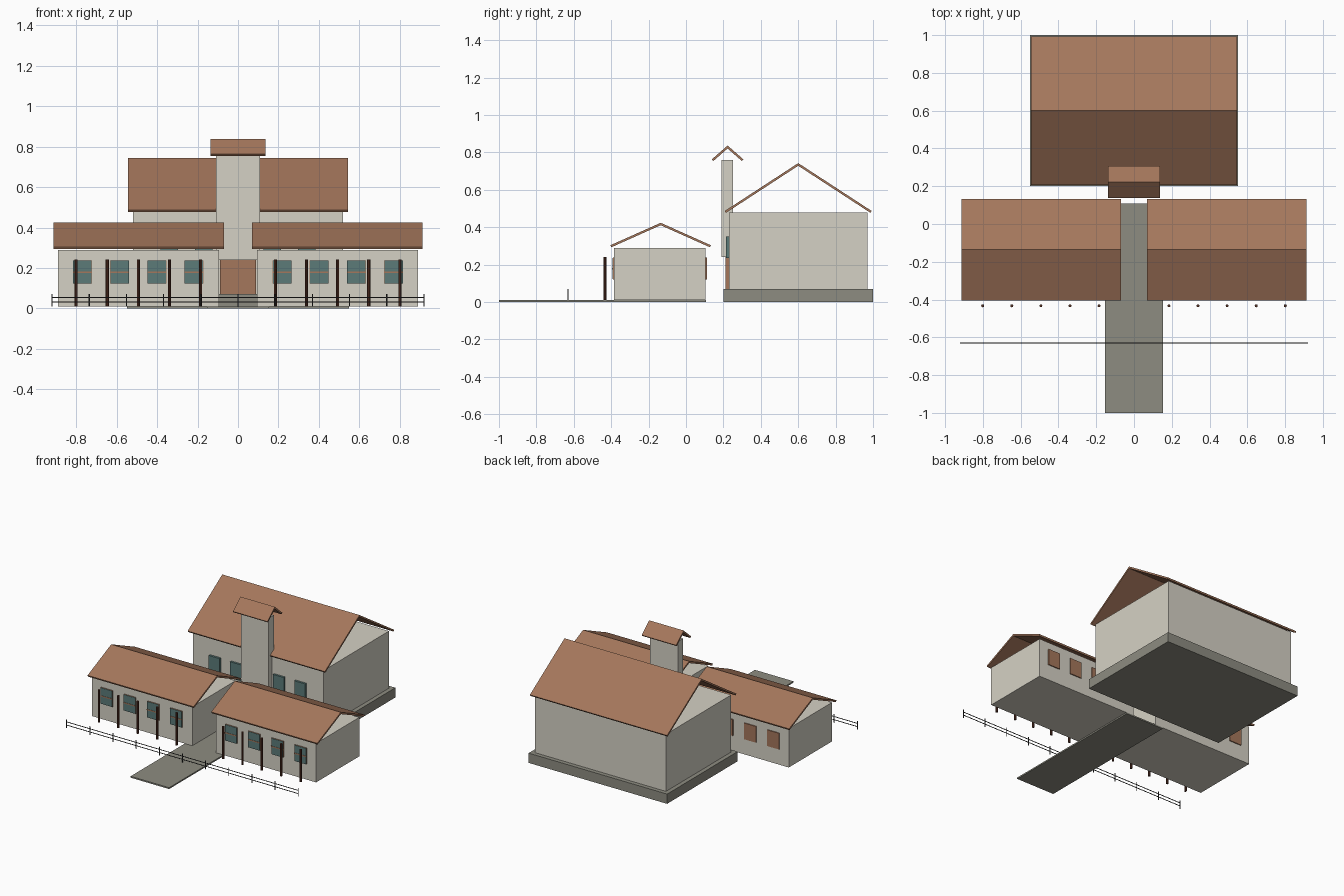
import bpy
import bmesh
from math import hypot
from mathutils import Vector

cube = bpy.data.objects.get("Cube")
if cube:
    bpy.data.objects.remove(cube, do_unlink=True)


def material(name, rgb):
    m = bpy.data.materials.new(name)
    m.use_nodes = True
    colour = [(c / 255) ** 2.2 for c in rgb] + [1]
    m.diffuse_color = colour
    m.node_tree.nodes["Principled BSDF"].inputs["Base Color"].default_value = colour
    return m


PLASTER = material("cream plaster", (212, 208, 195))
TILE = material("terracotta brown", (163, 118, 92))
STONE = material("grey stone", (140, 139, 128))
GLASS = material("teal glass", (92, 122, 120))
TIMBER = material("dark timber", (88, 52, 40))
IRON = material("dark iron", (62, 62, 62))


def finish(name, bm, mat):
    bmesh.ops.recalc_face_normals(bm, faces=bm.faces)
    mesh = bpy.data.meshes.new(name)
    bm.to_mesh(mesh)
    bm.free()
    mesh.materials.append(mat)
    obj = bpy.data.objects.new(name, mesh)
    bpy.context.collection.objects.link(obj)
    return obj


def box(name, x, y, z, mat):
    """Box from (min, max) pairs."""
    bm = bmesh.new()
    bmesh.ops.create_cube(bm, size=1)
    for v in bm.verts:
        v.co = Vector([(a + b) / 2 + c * (b - a) for (a, b), c in zip((x, y, z), v.co)])
    return finish(name, bm, mat)


def gable_roof(name, x, y, eave, ridge, t=0.012):
    """Thin folded slab, open at the gables, with square-cut eaves."""
    mid, half, rise = sum(y) / 2, (y[1] - y[0]) / 2, ridge - eave
    slope = hypot(half, rise)
    ny, nz = t * rise / slope, t * half / slope
    drop = t * slope / half
    profile = [(y[0], eave), (mid, ridge), (y[1], eave),
               (y[1] - ny, eave - nz), (mid, ridge - drop), (y[0] + ny, eave - nz)]
    bm = bmesh.new()
    ends = [[bm.verts.new((px, py, pz)) for py, pz in profile] for px in x]
    for ring in ends:
        bm.faces.new((ring[0], ring[1], ring[4], ring[5]))
        bm.faces.new((ring[1], ring[2], ring[3], ring[4]))
    for i in range(6):
        j = (i + 1) % 6
        bm.faces.new((ends[0][i], ends[0][j], ends[1][j], ends[1][i]))
    return finish(name, bm, TILE)


def post(name, x, y, z, radius, mat):
    bm = bmesh.new()
    bmesh.ops.create_cone(bm, cap_ends=True, segments=8, radius1=radius,
                          radius2=radius, depth=z[1] - z[0])
    bmesh.ops.translate(bm, verts=bm.verts, vec=(x, y, sum(z) / 2))
    return finish(name, bm, mat)


def span(a, b, s):
    return tuple(sorted((a * s, b * s)))


def around(c, half):
    return (c - half, c + half)


# Main hall on its plinth
box("plinth", (-0.55, 0.55), (0.2, 1.0), (0, 0.07), STONE)
box("hall_walls", (-0.52, 0.52), (0.23, 0.97), (0.07, 0.48), PLASTER)
gable_roof("hall_roof", (-0.545, 0.545), (0.207, 0.993), 0.487, 0.743)
box("front_door", (-0.09, 0.09), (0.21, 0.235), (0.07, 0.24), TILE)
for x in (-0.34, -0.17, 0.17, 0.34):
    box("hall_window", around(x, 0.043), (0.215, 0.235), (0.235, 0.352), GLASS)

# Bell tower
box("tower", (-0.11, 0.11), (0.19, 0.25), (0.24, 0.76), PLASTER)
gable_roof("tower_roof", (-0.137, 0.137), (0.138, 0.307), 0.763, 0.837)

# Front path
box("path", (-0.153, 0.153), (-1.0, 0.108), (0, 0.01), STONE)

# Two matching wings
for side, s in (("left", 1), ("right", -1)):
    box(side + "_wing_walls", span(0.093, 0.89, s), (-0.385, 0.105), (0.01, 0.29), PLASTER)
    gable_roof(side + "_wing_roof", span(0.07, 0.912, s), (-0.404, 0.133), 0.304, 0.424)
    for i in range(4):
        x = s * (0.218 + 0.184 * i)
        box(side + "_window_frame", around(x, 0.047), (-0.391, -0.38), (0.122, 0.238), TILE)
        box(side + "_window_pane", around(x, 0.046), (-0.394, -0.39), (0.123, 0.237), GLASS)
        box(side + "_window_bar", around(x, 0.046), (-0.396, -0.393), (0.175, 0.183), TILE)
        box(side + "_back_shutter", around(x, 0.047), (0.1, 0.112), (0.122, 0.238), TILE)
    for i in range(5):
        post(side + "_porch_post", s * (0.185 + 0.154 * i), -0.433, (0.01, 0.242), 0.008, TIMBER)

# Garden fence
for z in (0.031, 0.054):
    box("fence_rail", (-0.922, 0.922), around(-0.63, 0.0015), around(z, 0.002), IRON)
for i in range(-5, 6):
    post("fence_post", i * 0.184, -0.63, (0.01, 0.071), 0.003, IRON)
